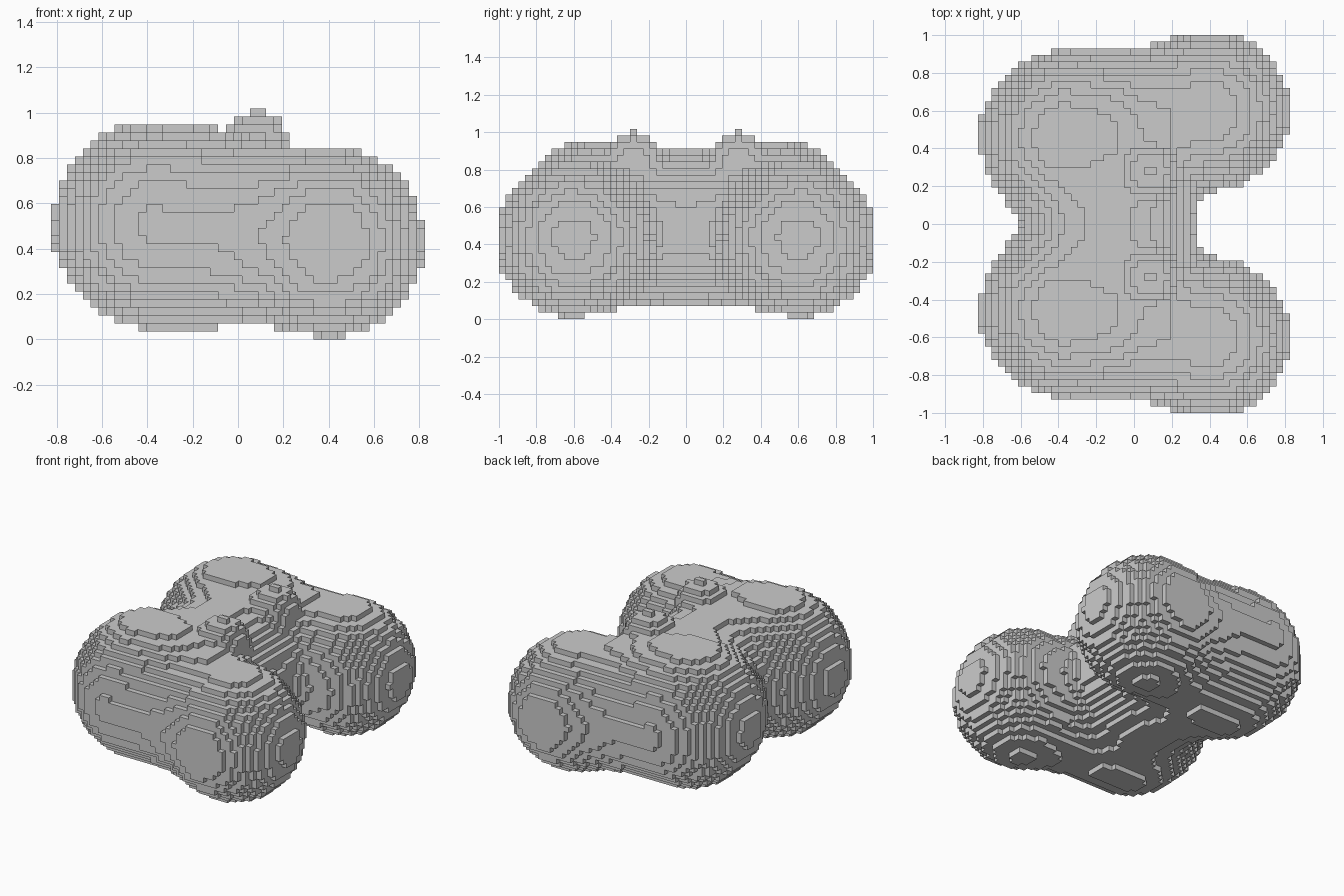
import bpy
from mathutils import Vector
from math import sqrt

if "Cube" in bpy.data.objects:
    bpy.data.objects.remove(bpy.data.objects["Cube"])

CELL = 2 / 57               # edge of one block
NX, NY, NZ = 47, 57, 29     # blocks along each axis


def capsule(p, a, b, ra, rb):
    ab = b - a
    t = max(0.0, min(1.0, (p - a).dot(ab) / ab.dot(ab)))
    return (p - a - ab * t).length - (ra + (rb - ra) * t)


def rounded_slab(p, c, hx, hy, r):
    dx = max(abs(p.x - c.x) - hx, 0.0)
    dy = max(abs(p.y - c.y) - hy, 0.0)
    return sqrt(dx * dx + dy * dy + (p.z - c.z) ** 2) - r


def blend(a, b, k):
    h = max(k - abs(a - b), 0.0)
    return min(a, b) - h * h / (4 * k)


BACK_A = Vector((-0.36, 0.46, 0.505))   # big lobe, slightly stretched
BACK_B = Vector((-0.20, 0.465, 0.495))
FRONT = Vector((0.40, 0.60, 0.433))     # smaller lobe
MIDDLE = Vector((-0.135, 0.0, 0.49))    # bridge between the two sides
BUMP_A = Vector((-0.01, 0.32, 0.62))    # bump on top
BUMP_B = Vector((0.08, 0.28, 0.853))


def blob(p):
    p = Vector((p.x, abs(p.y), p.z))    # mirrored across y
    d = blend(capsule(p, BACK_A, BACK_B, 0.46, 0.45), (p - FRONT).length - 0.418, 0.05)
    d = blend(d, capsule(p, BACK_B, FRONT, 0.42, 0.395), 0.05)
    d = blend(d, rounded_slab(p, MIDDLE, 0.06, 0.08, 0.41), 0.12)
    return blend(d, capsule(p, BUMP_A, BUMP_B, 0.28, 0.15), 0.08)


# Which blocks lie inside the soft shape
def centre(i, j, k):
    return Vector(((i + 0.5 - NX / 2) * CELL, (j + 0.5 - NY / 2) * CELL, (k + 0.5) * CELL))


filled = {(i, j, k) for i in range(NX) for j in range(NY) for k in range(NZ)
          if blob(centre(i, j, k)) < 0}

# Only the outside faces of the blocks
verts, index, faces = [], {}, []


def corner(c):
    if c not in index:
        index[c] = len(verts)
        verts.append(((c[0] - NX / 2) * CELL, (c[1] - NY / 2) * CELL, c[2] * CELL))
    return index[c]


for cell in filled:
    for axis in range(3):
        u, v = (axis + 1) % 3, (axis + 2) % 3
        for side in (0, 1):
            near = list(cell)
            near[axis] += 2 * side - 1
            if tuple(near) in filled:
                continue
            ring = []
            for du, dv in ((0, 0), (1, 0), (1, 1), (0, 1)):
                c = list(cell)
                c[axis] += side
                c[u] += du
                c[v] += dv
                ring.append(corner(tuple(c)))
            faces.append(ring if side else ring[::-1])

mesh = bpy.data.meshes.new("blocky_blob")
mesh.from_pydata(verts, [], faces)
mesh.update()
obj = bpy.data.objects.new("blocky_blob", mesh)
bpy.context.collection.objects.link(obj)
